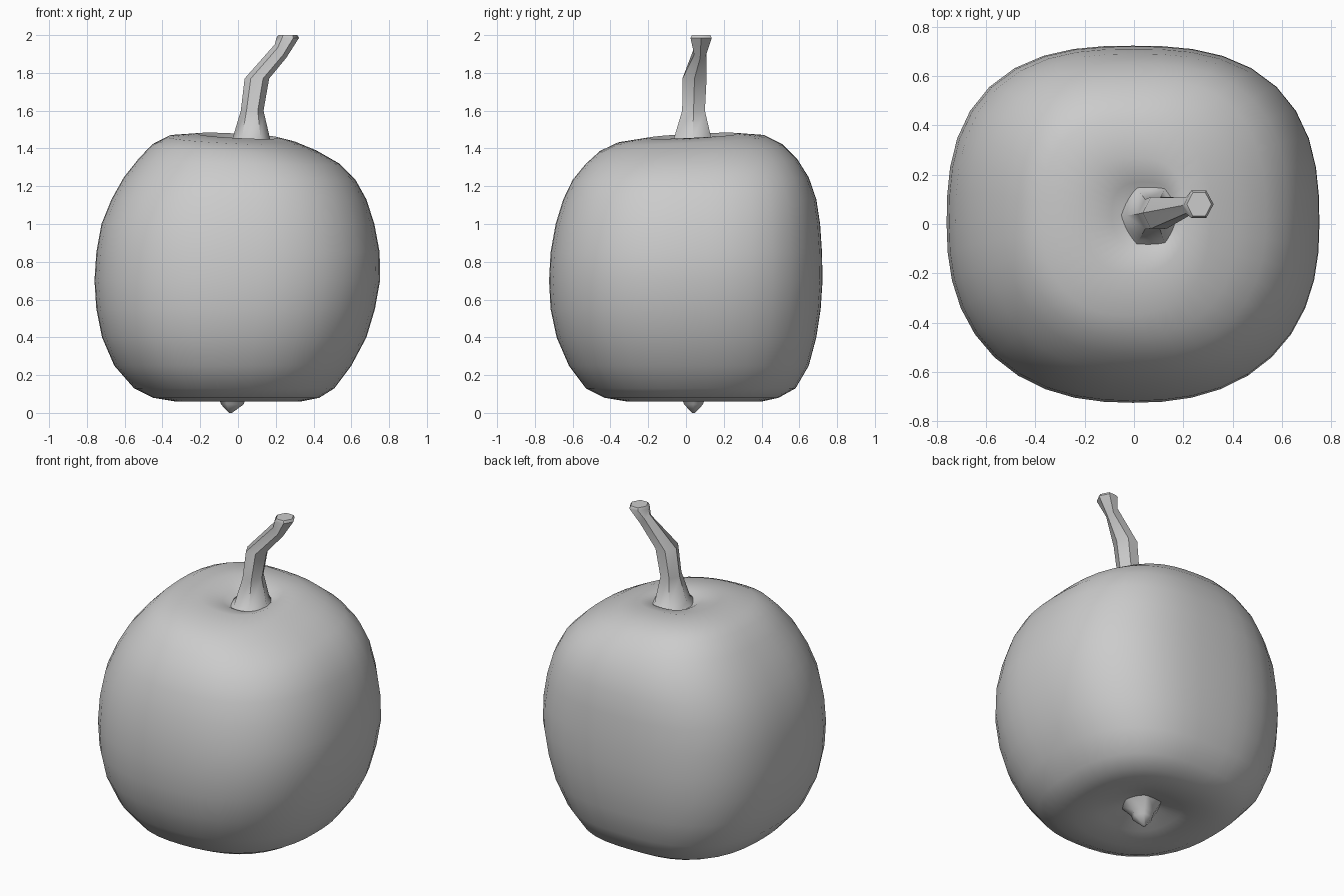
import bpy, bmesh, math


def loft(name, rings, smooth_angle):
    """Skin a list of point rings and cap both ends."""
    bm = bmesh.new()
    loops = [[bm.verts.new(p) for p in ring] for ring in rings]
    n = len(loops[0])
    for a, b in zip(loops, loops[1:]):
        for i in range(n):
            j = (i + 1) % n
            bm.faces.new((a[i], a[j], b[j], b[i]))
    bm.faces.new(loops[0][::-1])
    bm.faces.new(loops[-1])
    bmesh.ops.recalc_face_normals(bm, faces=bm.faces)
    me = bpy.data.meshes.new(name)
    bm.to_mesh(me)
    bm.free()
    ob = bpy.data.objects.new(name, me)
    bpy.context.collection.objects.link(ob)
    bpy.context.view_layer.objects.active = ob
    ob.select_set(True)
    bpy.ops.object.shade_smooth_by_angle(angle=math.radians(smooth_angle))
    ob.select_set(False)
    return ob


def body_ring(z, x0, x1, y0, y1, tilt, n=40):
    """Rounded-square section, leaning by tilt."""
    pts = []
    for i in range(n):
        a = 2 * math.pi * i / n
        c, s = math.cos(a), math.sin(a)
        e = 2.65 if s > 0 else 2.35
        k = (abs(c) ** e + abs(s) ** e) ** (-1 / e)
        x = (x0 + x1) / 2 + (x1 - x0) / 2 * c * k
        y = (y0 + y1) / 2 + (y1 - y0) / 2 * s * k
        pts.append((x, y, z + tilt * (y - x)))
    return pts


def hex_ring(x, y, z, rx, ry, slope=0):
    """Six-sided section with corners along x."""
    pts = []
    for i in range(6):
        a = math.pi * i / 3
        dx = rx * math.cos(a)
        pts.append((x + dx, y + ry * math.sin(a) / 0.866, z + slope * dx))
    return pts


# Fruit body: z, x range, y range, tilt, from bottom dimple to top dimple
body = [
    (0.15, -0.05, 0.01, 0.01, 0.07, 0),
    (0.13, -0.12, 0.08, -0.06, 0.14, 0),
    (0.085, -0.22, 0.20, -0.18, 0.27, 0),
    (0.06, -0.33, 0.33, -0.31, 0.40, 0),
    (0.08, -0.45, 0.43, -0.43, 0.49, 0),
    (0.13, -0.55, 0.51, -0.53, 0.58, 0),
    (0.25, -0.655, 0.60, -0.62, 0.65, 0),
    (0.40, -0.72, 0.68, -0.685, 0.69, 0),
    (0.55, -0.75, 0.725, -0.717, 0.713, 0),
    (0.70, -0.76, 0.752, -0.725, 0.723, 0),
    (0.85, -0.75, 0.75, -0.717, 0.72, 0),
    (1.00, -0.723, 0.722, -0.69, 0.71, 0),
    (1.13, -0.67, 0.68, -0.65, 0.69, 0),
    (1.24, -0.605, 0.622, -0.60, 0.65, 0.01),
    (1.33, -0.53, 0.535, -0.53, 0.59, 0.02),
    (1.40, -0.455, 0.42, -0.46, 0.51, 0.04),
    (1.443, -0.37, 0.31, -0.37, 0.42, 0.05),
    (1.465, -0.21, 0.21, -0.20, 0.27, 0.05),
    (1.445, -0.09, 0.17, -0.10, 0.17, 0.04),
    (1.40, 0.0, 0.13, -0.03, 0.10, 0),
]
loft("fruit_body", [body_ring(*r) for r in body], 60)

# Bent hexagonal stem with flared foot and cap
stem = [
    (0.07, 0.035, 1.39, 0.16, 0.15),
    (0.07, 0.035, 1.45, 0.10, 0.10),
    (0.075, 0.04, 1.60, 0.06, 0.06),
    (0.10, 0.045, 1.77, 0.065, 0.064),
    (0.225, 0.075, 1.915, 0.03, 0.032, -1.2),
    (0.263, 0.08, 1.985, 0.06, 0.056),
    (0.264, 0.08, 2.0, 0.05, 0.048),
]
loft("stem", [hex_ring(*r) for r in stem], 50)

# Blossom nub under the fruit
nub = [
    (-0.02, 0.04, 0.15, 0.13, 0.12),
    (-0.03, 0.04, 0.075, 0.07, 0.06),
    (-0.03, 0.04, 0.045, 0.06, 0.05),
    (-0.04, 0.04, 0.0, 0.008, 0.008),
]
loft("blossom_nub", [hex_ring(*r) for r in nub], 50)
